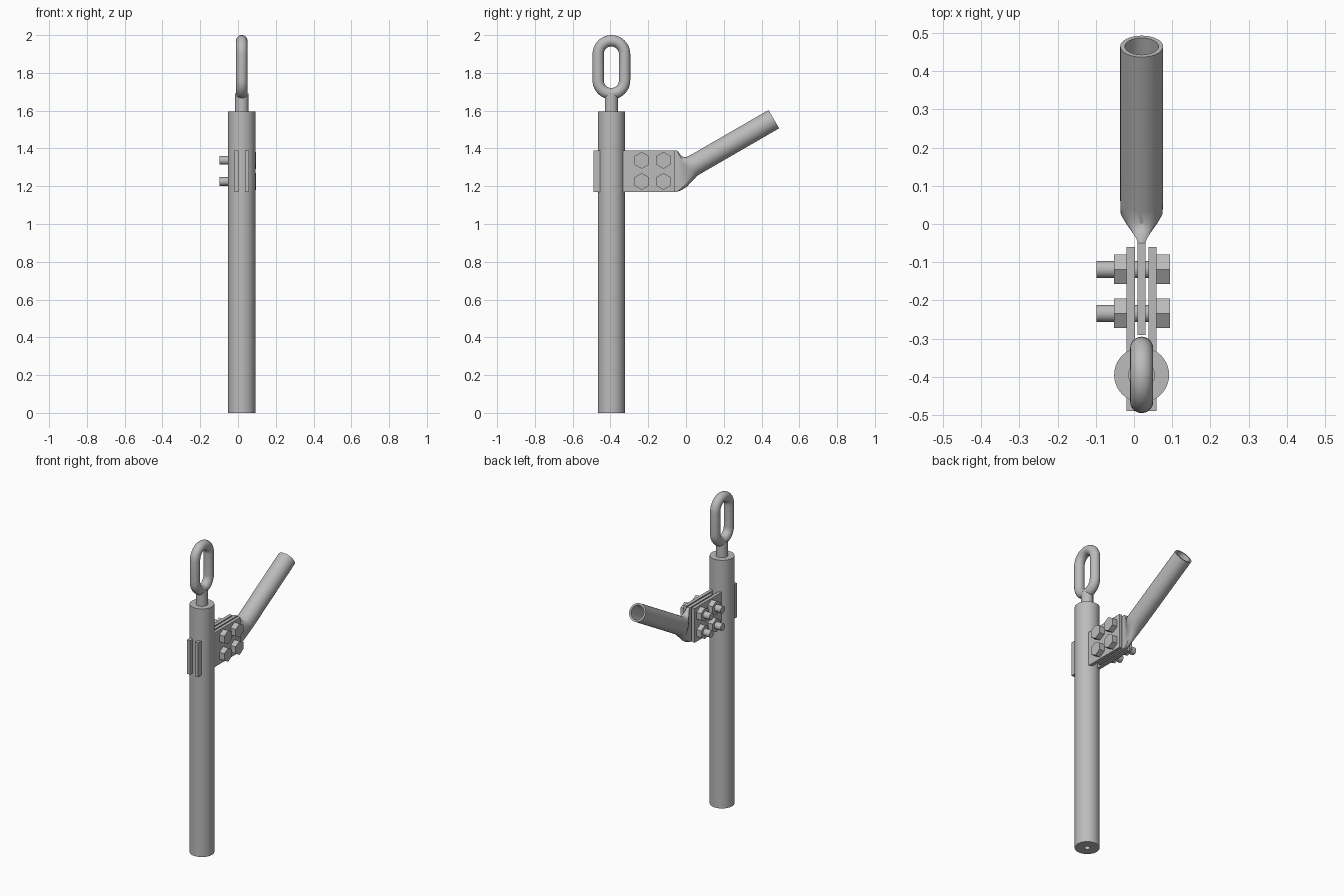
import bpy, bmesh
from math import sin, cos, pi, radians
from mathutils import Vector, Matrix

if "Cube" in bpy.data.objects:
    bpy.data.objects.remove(bpy.data.objects["Cube"], do_unlink=True)

grey = bpy.data.materials.new("steel_grey")
grey.use_nodes = True
colour = (0.5, 0.5, 0.5, 1)
grey.diffuse_color = colour
grey.node_tree.nodes["Principled BSDF"].inputs["Base Color"].default_value = colour

AXIS_X, POST_Y = 0.02, -0.395
SIDES = 40


def finish(name, bm, angle=35):
    bmesh.ops.recalc_face_normals(bm, faces=bm.faces)
    mesh = bpy.data.meshes.new(name)
    bm.to_mesh(mesh)
    bm.free()
    mesh.materials.append(grey)
    obj = bpy.data.objects.new(name, mesh)
    bpy.context.collection.objects.link(obj)
    bpy.ops.object.select_all(action="DESELECT")
    obj.select_set(True)
    bpy.context.view_layer.objects.active = obj
    bpy.ops.object.shade_smooth_by_angle(angle=radians(angle))
    return obj


def section(y, z, tilt, w, h, square=0.0):
    """Cross-section tilted in the yz plane, blended from ellipse to rectangle."""
    up = Vector((0, -sin(tilt), cos(tilt)))
    ring = []
    for i in range(SIDES):
        t = 2 * pi * i / SIDES
        c, s = cos(t), sin(t)
        k = 1 + square * (1 / max(abs(c), abs(s)) - 1)
        ring.append(Vector((AXIS_X + w * c * k, y, z)) + up * (h * s * k))
    return ring


def loft(name, sections, loop=False):
    bm = bmesh.new()
    rings = [[bm.verts.new(p) for p in ring] for ring in sections]
    pairs = list(zip(rings, rings[1:]))
    if loop:
        pairs.append((rings[-1], rings[0]))
    else:
        bm.faces.new(rings[0])
        bm.faces.new(rings[-1])
    for a, b in pairs:
        for i in range(SIDES):
            j = (i + 1) % SIDES
            bm.faces.new((a[i], a[j], b[j], b[i]))
    return finish(name, bm)


def upright(name, profile):
    """Turned part on the post axis from (radius, height) pairs."""
    return loft(name, [section(POST_Y, z, pi / 2, r, r) for r, z in profile])


def box(name, x0, x1, y0, y1, z0, z1):
    bm = bmesh.new()
    size = Matrix.Diagonal((x1 - x0, y1 - y0, z1 - z0, 1))
    place = Matrix.Translation(((x0 + x1) / 2, (y0 + y1) / 2, (z0 + z1) / 2))
    bmesh.ops.create_cube(bm, size=1, matrix=place @ size)
    return finish(name, bm)


def cross_pin(name, x0, x1, y, z, radius, sides):
    """Prism lying along x with a corner pointing up."""
    bm = bmesh.new()
    place = Matrix.Translation(((x0 + x1) / 2, y, z)) @ Matrix.Rotation(pi / 2, 4, "Y")
    bmesh.ops.create_cone(bm, cap_ends=True, segments=sides, radius1=radius,
                          radius2=radius, depth=x1 - x0, matrix=place)
    # turn so that a corner sits on top
    first = max(bm.verts, key=lambda v: v.co.z).co
    if abs(first.y - y) > 0.001:
        bmesh.ops.rotate(bm, verts=bm.verts, cent=(0, y, z),
                         matrix=Matrix.Rotation(pi / sides, 3, "X"))
    return finish(name, bm)


# Post with a bored hole in its foot, and the stem on top
upright("post", [(0.017, 0.3), (0.017, 0), (0.072, 0), (0.072, 1.595)])
upright("eye_stem", [(0.035, 1.58), (0.035, 1.69)])

# Oval lifting eye
link = []
for centre_z, start in ((1.9, 0), (1.76, pi)):
    for i in range(17):
        a = start + pi * i / 16
        link.append(section(POST_Y + 0.07 * cos(a), centre_z + 0.07 * sin(a),
                            a - pi / 2, 0.03, 0.03))
loft("lifting_eye", link, loop=True)

# Two clamp plates through the post
for side, x0 in (("right", -0.019), ("left", 0.038)):
    box(side + "_clamp_plate", x0, x0 + 0.021, -0.49, -0.06, 1.17, 1.39)

# Handle: flat tongue swelling into a hollow round tube rising at 30 degrees
rise = radians(30)
START, END = (0.03, 1.304), (0.465, 1.555)
loft("handle", [
    section(-0.29, 1.28, 0, 0.0105, 0.11, 1),
    section(-0.05, 1.28, 0, 0.0105, 0.11, 1),
    section(-0.032, 1.281, radians(5), 0.014, 0.102, 0.7),
    section(-0.012, 1.284, radians(13), 0.026, 0.086, 0.3),
    section(0.01, 1.293, radians(22), 0.043, 0.068, 0.1),
    section(*START, rise, 0.055, 0.057),
    section(0.06, 1.321, rise, 0.056, 0.056),
    section(*END, rise, 0.056, 0.056),
    section(*END, rise, 0.044, 0.044),
    section(0.06, 1.321, rise, 0.044, 0.044),
])

# Four bolts with heads on the left and nuts on the right
for row, z in (("lower", 1.225), ("upper", 1.337)):
    for col, y in (("front", -0.234), ("rear", -0.119)):
        name = row + "_" + col
        cross_pin(name + "_bolt_head", 0.059, 0.094, y, z, 0.0445, 6)
        cross_pin(name + "_nut", -0.053, -0.019, y, z, 0.0445, 6)
        cross_pin(name + "_bolt_shank", -0.098, 0.06, y, z, 0.0225, 24)
